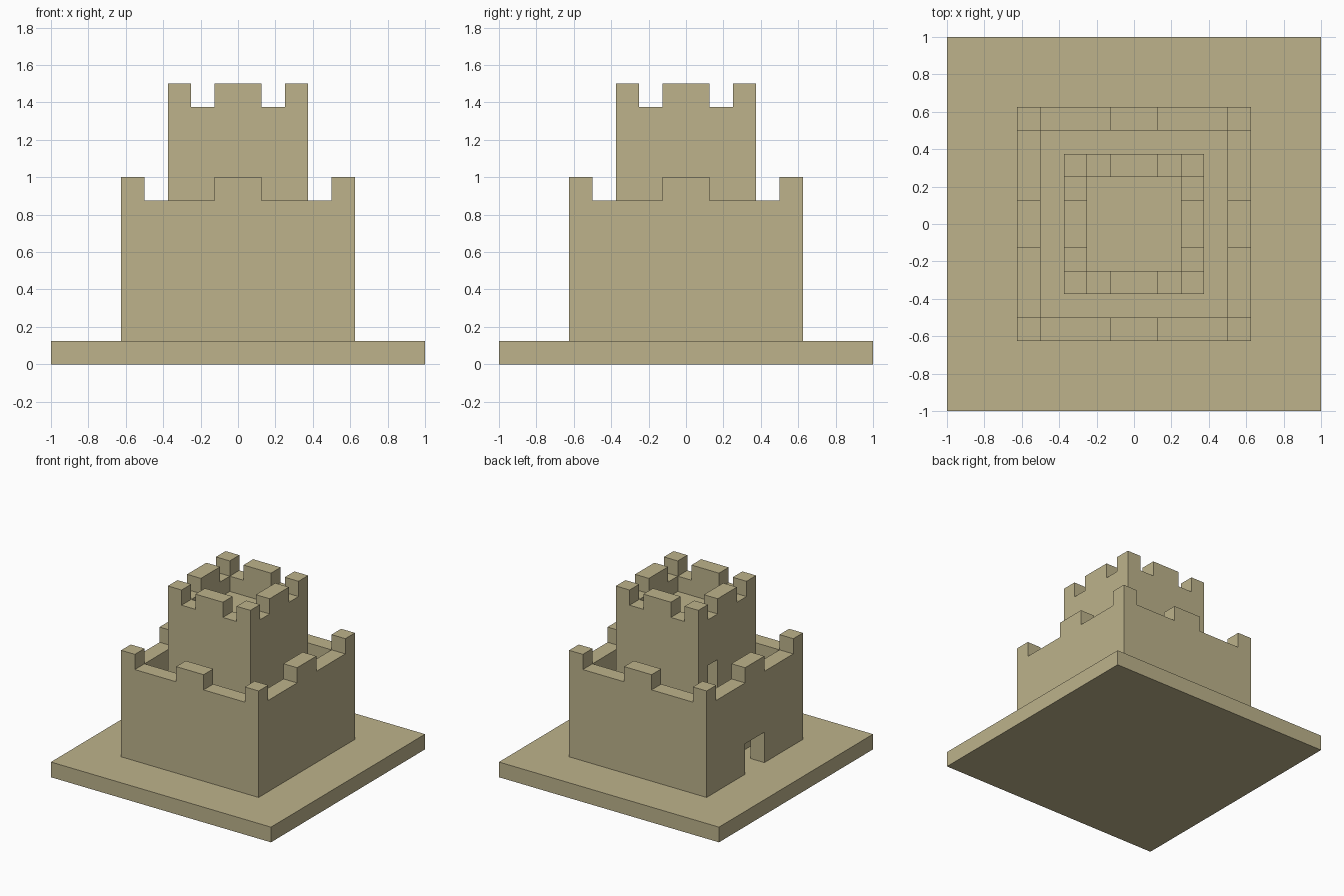
import bpy

cube = bpy.data.objects.get("Cube")
if cube:
    bpy.data.objects.remove(cube, do_unlink=True)

U = 0.125  # block size used throughout

sand = bpy.data.materials.new("sand")
sand.use_nodes = True
colour = (0.51, 0.45, 0.26, 1)
sand.diffuse_color = colour
sand.node_tree.nodes["Principled BSDF"].inputs["Base Color"].default_value = colour


def box(name, low, high):
    """Box between two corners, given in blocks."""
    size = [(b - a) * U for a, b in zip(low, high)]
    centre = [(a + b) * U / 2 for a, b in zip(low, high)]
    bpy.ops.mesh.primitive_cube_add(size=1, location=centre)
    ob = bpy.context.object
    ob.name = name
    ob.scale = size
    bpy.ops.object.transform_apply(location=True, rotation=False, scale=True)
    ob.data.materials.append(sand)
    return ob


def cut(target, low, high):
    """Remove a box from the target."""
    cutter = box("cutter", low, high)
    mod = target.modifiers.new("cut", "BOOLEAN")
    mod.operation = "DIFFERENCE"
    mod.solver = "EXACT"
    mod.object = cutter
    bpy.context.view_layer.objects.active = target
    bpy.ops.object.modifier_apply(modifier=mod.name)
    bpy.data.objects.remove(cutter, do_unlink=True)


def crenellate(target, half, top):
    """Cut one gap each side of the middle merlon on all four walls."""
    for a, b in ((1, half - 1), (1 - half, -1)):
        cut(target, (a, -half - 1, top - 1), (b, half + 1, top + 1))
        cut(target, (-half - 1, a, top - 1), (half + 1, b, top + 1))


# Ground slab
box("base", (-8, -8, 0), (8, 8, 1))

# Outer wall around an open courtyard, with a gateway on the right side
wall = box("outer_wall", (-5, -5, 1), (5, 5, 8))
cut(wall, (-4, -4, 0), (4, 4, 9))
crenellate(wall, 5, 8)
cut(wall, (-6, -1, 0), (-3.5, 1, 3))

# Hollow keep with a sunken roof and a slit window
keep = box("keep", (-3, -3, 1), (3, 3, 12))
cut(keep, (-2, -2, 10), (2, 2, 13))
cut(keep, (-2, -2, 0), (2, 2, 9))
crenellate(keep, 3, 12)
cut(keep, (-4, 1, 6), (-1.5, 2, 8))
